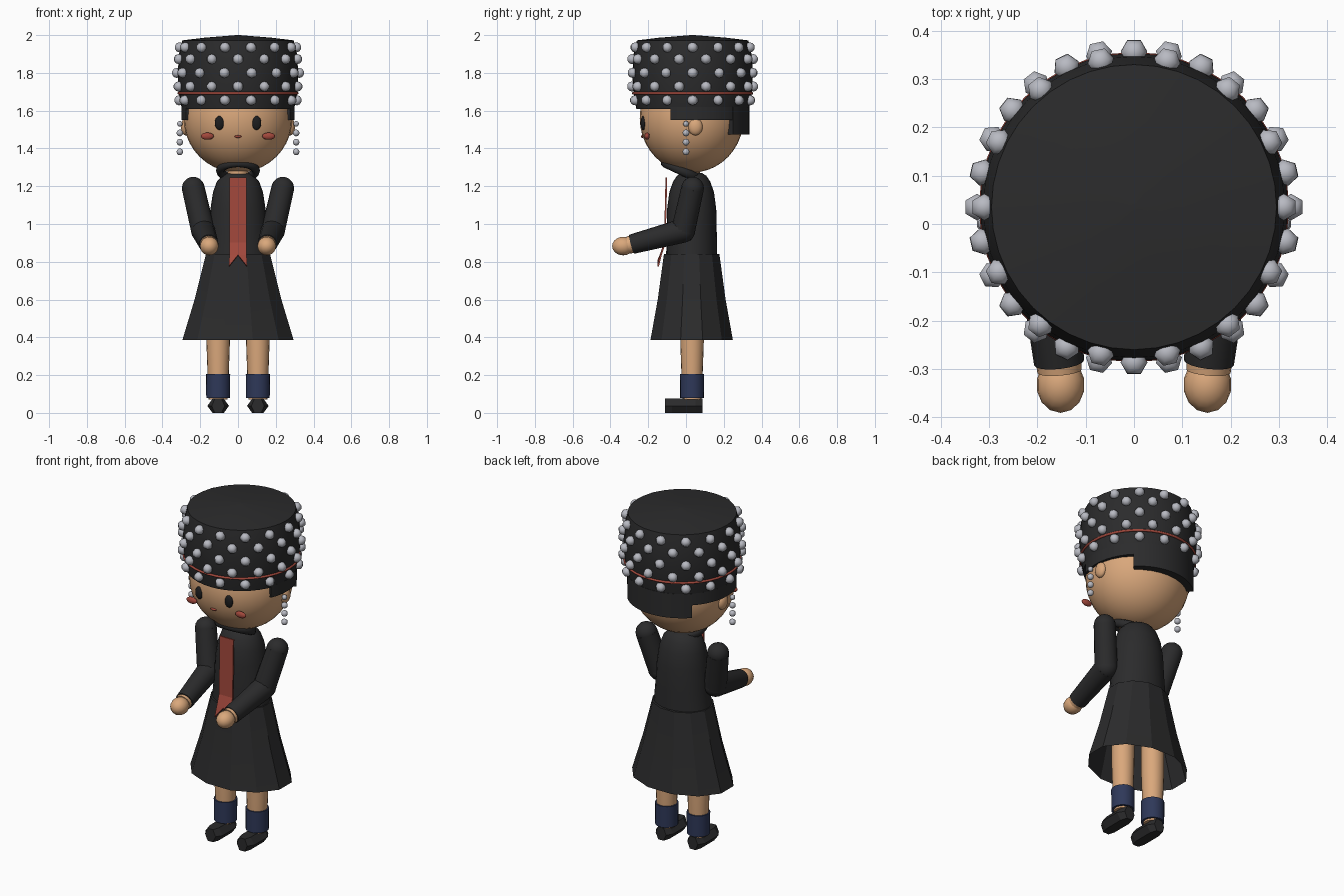
import bpy, bmesh, math
from mathutils import Vector, Matrix

if "Cube" in bpy.data.objects:
    bpy.data.objects.remove(bpy.data.objects["Cube"])

CY = 0.035  # head and hat axis


def material(name, rgb):
    m = bpy.data.materials.new(name)
    m.diffuse_color = (*rgb, 1)
    m.use_nodes = True
    m.node_tree.nodes["Principled BSDF"].inputs["Base Color"].default_value = m.diffuse_color
    return m


BLACK = material("black cloth", (0.024, 0.024, 0.025))
INK = material("eye black", (0.012, 0.012, 0.013))
SKIN = material("skin", (0.70, 0.39, 0.20))
RED = material("red", (0.36, 0.065, 0.045))
NAVY = material("navy", (0.028, 0.04, 0.10))
SILVER = material("silver", (0.48, 0.49, 0.54))


def finish(name, bm, mat, angle=None):
    bmesh.ops.recalc_face_normals(bm, faces=bm.faces)
    me = bpy.data.meshes.new(name)
    bm.to_mesh(me)
    bm.free()
    me.materials.append(mat)
    ob = bpy.data.objects.new(name, me)
    bpy.context.collection.objects.link(ob)
    if angle:
        bpy.ops.object.select_all(action='DESELECT')
        ob.select_set(True)
        bpy.context.view_layer.objects.active = ob
        bpy.ops.object.shade_smooth_by_angle(angle=math.radians(angle))
    return ob


def add_ball(bm, loc, size, seg=20, rings=12, rot=0.0):
    mat = Matrix.Translation(loc) @ Matrix.Rotation(rot, 4, 'Z') @ Matrix.Diagonal((*size, 1))
    bmesh.ops.create_uvsphere(bm, u_segments=seg, v_segments=rings, radius=1, matrix=mat)


def ball(name, loc, size, mat, seg=24, rings=14):
    bm = bmesh.new()
    add_ball(bm, loc, size, seg, rings)
    return finish(name, bm, mat, 60)


def lathe(name, rows, mat, seg=32, cx=0.0, cy=0.0, start=0.0, caps=(True, True), angle=35):
    """Stack of ellipses, each row (z, radius x, radius y)."""
    bm = bmesh.new()
    loops = []
    for z, rx, ry in rows:
        ts = [start + math.tau * i / seg for i in range(seg)]
        loops.append([bm.verts.new((cx + rx * math.cos(t), cy + ry * math.sin(t), z)) for t in ts])
    for a, b in zip(loops, loops[1:]):
        for i in range(seg):
            j = (i + 1) % seg
            bm.faces.new((a[i], a[j], b[j], b[i]))
    for loop, on in zip((loops[0], loops[-1]), caps):
        if on:
            bm.faces.new(loop)
    return finish(name, bm, mat, angle)


def limb(name, a, b, ra, rb, mat, round_ends=True):
    a, b = Vector(a), Vector(b)
    d = b - a
    bm = bmesh.new()
    m = Matrix.Translation((a + b) / 2) @ d.to_track_quat('Z', 'Y').to_matrix().to_4x4()
    bmesh.ops.create_cone(bm, cap_ends=True, segments=16, radius1=ra, radius2=rb, depth=d.length, matrix=m)
    if round_ends:
        add_ball(bm, a, (ra, ra, ra), 16, 10)
    return finish(name, bm, mat, 40)


def arc_shell(name, a0, a1, z0, z1, r0, r1, mat, n=20):
    """Closed thick band around the head axis."""
    bm = bmesh.new()
    prev = None
    for i in range(n + 1):
        t = math.radians(a0 + (a1 - a0) * i / n)
        ring = [bm.verts.new((r * math.cos(t), CY + r * math.sin(t), z))
                for r, z in ((r0, z0), (r1, z0), (r1, z1), (r0, z1))]
        if prev:
            for k in range(4):
                bm.faces.new((prev[k], prev[(k + 1) % 4], ring[(k + 1) % 4], ring[k]))
        else:
            bm.faces.new(ring)
        prev = ring
    bm.faces.new(prev)
    return finish(name, bm, mat, 35)


def torus(name, loc, major, minor, tilt, mat, height=1.0, seg=40):
    bpy.ops.mesh.primitive_torus_add(location=loc, rotation=(tilt, 0, 0), major_radius=major,
                                     minor_radius=minor, major_segments=seg, minor_segments=8)
    ob = bpy.context.object
    ob.name = name
    ob.scale.z = height
    ob.data.materials.append(mat)
    bpy.ops.object.shade_smooth_by_angle(angle=math.radians(60))


# Hat with a shallow crown, red band and staggered studs
hat = [(1.61, .298, .298), (1.70, .314, .314), (1.80, .319, .319), (1.90, .312, .312),
       (1.972, .295, .295), (1.986, .18, .18), (2.0, .01, .01)]
lathe("hat", hat, BLACK, 40, cy=CY, angle=40)
torus("hat_band", (0, CY, 1.692), .314, .007, 0, RED)
bm = bmesh.new()
for row, (z, r) in enumerate(((1.655, .312), (1.728, .322), (1.80, .325), (1.873, .321), (1.935, .310))):
    for i in range(14):
        t = math.tau * (i + (0 if row % 2 == 0 else .5)) / 14
        add_ball(bm, (r * math.cos(t), CY + r * math.sin(t), z), (.029, .029, .027), 6, 5, t)
finish("hat_studs", bm, SILVER, 60)

# Head, hair and face
ball("head", (0, .03, 1.56), (.288, .275, .288), SKIN, 32, 20)
arc_shell("hair_sides", -23, 203, 1.55, 1.62, .26, .300, BLACK, 30)
arc_shell("hair_back", 45, 135, 1.475, 1.62, .25, .301, BLACK)
ball("mouth", (0, -.231, 1.463), (.02, .008, .007), RED, 12, 8)

# Torso, collar and neck
lathe("torso", [(.83, .168, .135), (.95, .155, .133), (1.08, .146, .130), (1.17, .132, .118),
                (1.225, .112, .098), (1.255, .085, .078), (1.27, .055, .055)], BLACK, 24, cy=.03)
lathe("neck", [(1.23, .055, .055), (1.31, .055, .055)], SKIN, 16, cy=.02)
torus("collar", (0, -.025, 1.283), .095, .022, math.radians(-25), BLACK, 1.1, 24)

# Open faceted skirt
lathe("skirt", [(.385, .305, .226), (.60, .238, .186), (.84, .176, .152)], BLACK, 12, cy=.03,
      start=math.radians(15), caps=(False, True), angle=20)

# Red ribbon with a notched end that follows the skirt
bm = bmesh.new()
for s in (-1, 1):
    rows = [((0, -.104, 1.245), (s * .045, -.104, 1.245)),
            ((0, -.112, .90), (s * .045, -.112, .90)),
            ((0, -.135, .835), (s * .045, -.133, .835)),
            ((s * .02, -.146, .81), (s * .048, -.148, .775))]
    vs = [[bm.verts.new(p) for p in row] for row in rows]
    for a, b in zip(vs, vs[1:]):
        bm.faces.new((a[0], a[1], b[1], b[0]))
bmesh.ops.remove_doubles(bm, verts=bm.verts, dist=.0005)
ribbon = finish("ribbon", bm, RED)
mod = ribbon.modifiers.new("thickness", 'SOLIDIFY')
mod.thickness = .009
mod.offset = 0

# Parts repeated on both sides
for s, side in ((-1, "left"), (1, "right")):
    ball(side + "_eye", (s * .098, -.226, 1.535), (.025, .014, .037), INK)
    ball(side + "_cheek", (s * .162, -.206, 1.465), (.034, .014, .019), RED)
    ball(side + "_ear", (s * .277, .05, 1.515), (.025, .038, .046), SKIN)

    bm = bmesh.new()
    for z, r in ((1.53, .015), (1.482, .018), (1.433, .018), (1.382, .018)):
        add_ball(bm, (s * .308, 0, z), (r, r, r), 10, 8)
    finish(side + "_earring", bm, SILVER, 60)

    limb(side + "_upper_arm", (s * .237, .035, 1.19), (s * .185, -.015, .965), .06, .063, BLACK)
    limb(side + "_forearm", (s * .185, -.015, .965), (s * .155, -.287, .893), .064, .052, BLACK)
    limb(side + "_wrist", (s * .157, -.27, .896), (s * .154, -.305, .889), .048, .046, SKIN, False)
    ball(side + "_hand", (s * .152, -.333, .883), (.05, .058, .049), SKIN, 14, 10)

    lathe(side + "_leg", [(.07, .05, .05), (.20, .056, .056), (.37, .062, .062), (.62, .064, .064)],
          SKIN, 20, s * .105, .032)
    lathe(side + "_sock", [(.08, .063, .063), (.207, .064, .064)], NAVY, 20, s * .105, .032)

    # Shoe: hexagonal section narrowing at toe and heel
    bm = bmesh.new()
    prev = None
    for y, w in ((-.112, .6), (-.075, 1), (.05, 1), (.088, .6)):
        ring = [bm.verts.new((s * .105 + x * w, y, z)) for x, z in
                ((-.057, .037), (-.03, 0), (.03, 0), (.057, .037), (.03, .075), (-.03, .075))]
        if prev:
            for k in range(6):
                bm.faces.new((prev[k], prev[(k + 1) % 6], ring[(k + 1) % 6], ring[k]))
        else:
            bm.faces.new(ring)
        prev = ring
    bm.faces.new(prev)
    finish(side + "_shoe", bm, BLACK)
